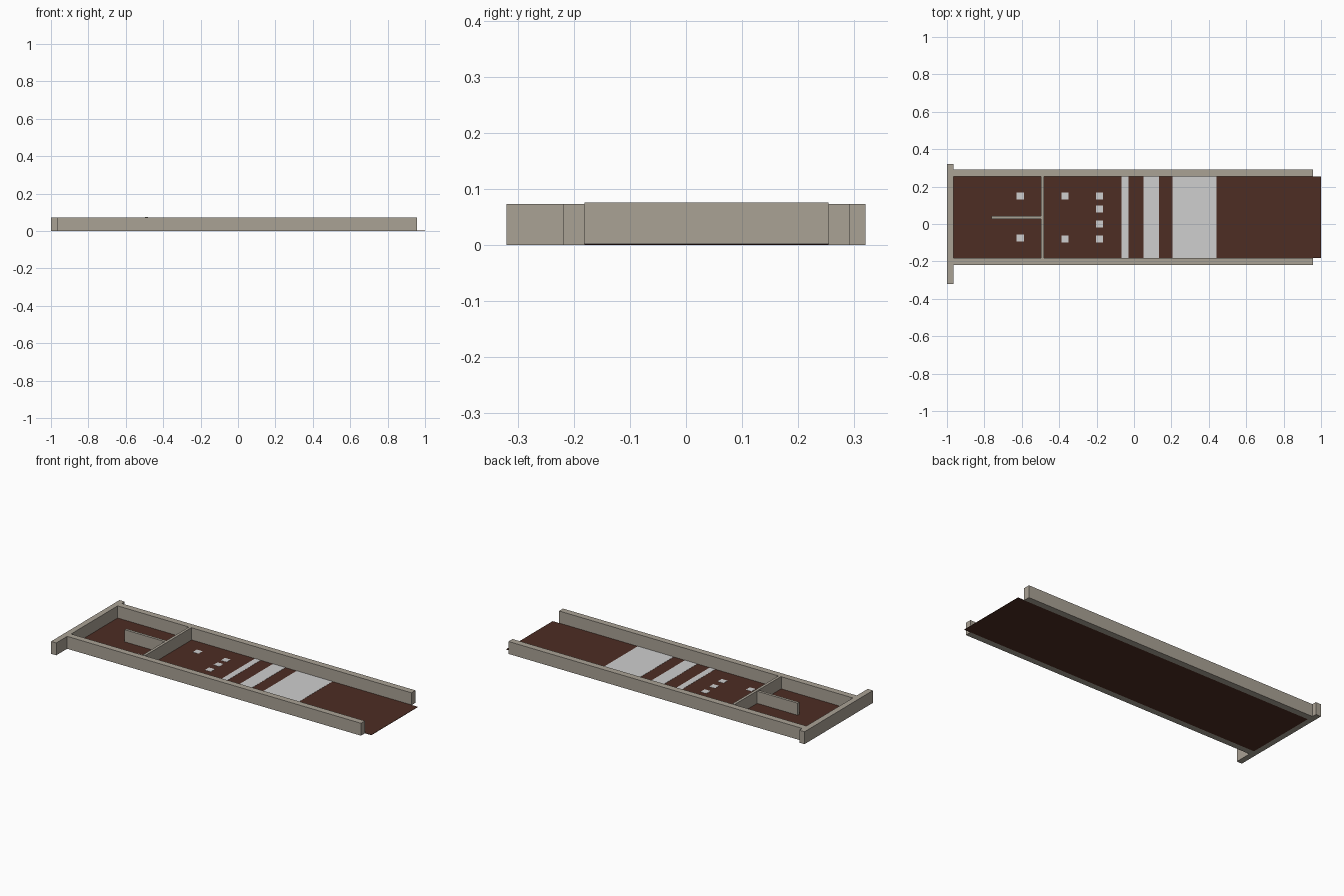
import bpy
import bmesh
from mathutils import Matrix, Vector

if "Cube" in bpy.data.objects:
    bpy.data.objects.remove(bpy.data.objects["Cube"])


def material(name, rgb):
    m = bpy.data.materials.new(name)
    m.diffuse_color = (*rgb, 1)
    m.use_nodes = True
    m.node_tree.nodes["Principled BSDF"].inputs["Base Color"].default_value = m.diffuse_color
    return m


STONE = material("warm grey", (0.40, 0.36, 0.30))
BROWN = material("dark brown", (0.075, 0.026, 0.017))
WHITE = material("light grey", (0.62, 0.62, 0.62))


def add_boxes(name, mat, boxes):
    """One object made of boxes given as (x0, x1, y0, y1, z0, z1)."""
    bm = bmesh.new()
    for x0, x1, y0, y1, z0, z1 in boxes:
        centre = Vector((x0 + x1, y0 + y1, z0 + z1)) / 2
        size = Matrix.Diagonal((x1 - x0, y1 - y0, z1 - z0, 1))
        bmesh.ops.create_cube(bm, size=1, matrix=Matrix.Translation(centre) @ size)
    mesh = bpy.data.meshes.new(name)
    bm.to_mesh(mesh)
    bm.free()
    mesh.materials.append(mat)
    obj = bpy.data.objects.new(name, mesh)
    bpy.context.collection.objects.link(obj)
    return obj


Y0, Y1 = -0.181, 0.254      # inner faces of the side walls
FLOOR = 0.002
TOP = 0.0735

# Floor slab
add_boxes("floor", BROWN, [(-0.966, 1.0, Y0, Y1, 0, FLOOR)])

# Outer walls
add_boxes("end_wall", STONE, [(-1.0, -0.966, -0.32, 0.32, 0, TOP)])
add_boxes("left_side_wall", STONE, [(-0.966, 0.958, Y1, 0.292, 0, TOP)])
add_boxes("right_side_wall", STONE, [(-0.966, 0.958, -0.218, Y0, 0, TOP)])

# Inner partitions
add_boxes("cross_partition", STONE, [(-0.497, -0.481, Y0, Y1, FLOOR, 0.0755)])
add_boxes("middle_partition", STONE, [(-0.762, -0.497, 0.028, 0.044, FLOOR, TOP)])

# Painted stripes across the floor
stripes = [(-0.066, -0.029), (0.052, 0.133), (0.207, 0.442)]
add_boxes("floor_stripes", WHITE,
          [(a, b, Y0, Y1, FLOOR, FLOOR + 0.001) for a, b in stripes])

# Painted square markers
h = 0.019
rows = {-0.608: (0.149, -0.075), -0.368: (0.149, -0.08),
        -0.184: (0.149, 0.08, 0.0, -0.08)}
add_boxes("floor_squares", WHITE,
          [(x - h, x + h, y - h, y + h, FLOOR, FLOOR + 0.001)
           for x, ys in rows.items() for y in ys])
